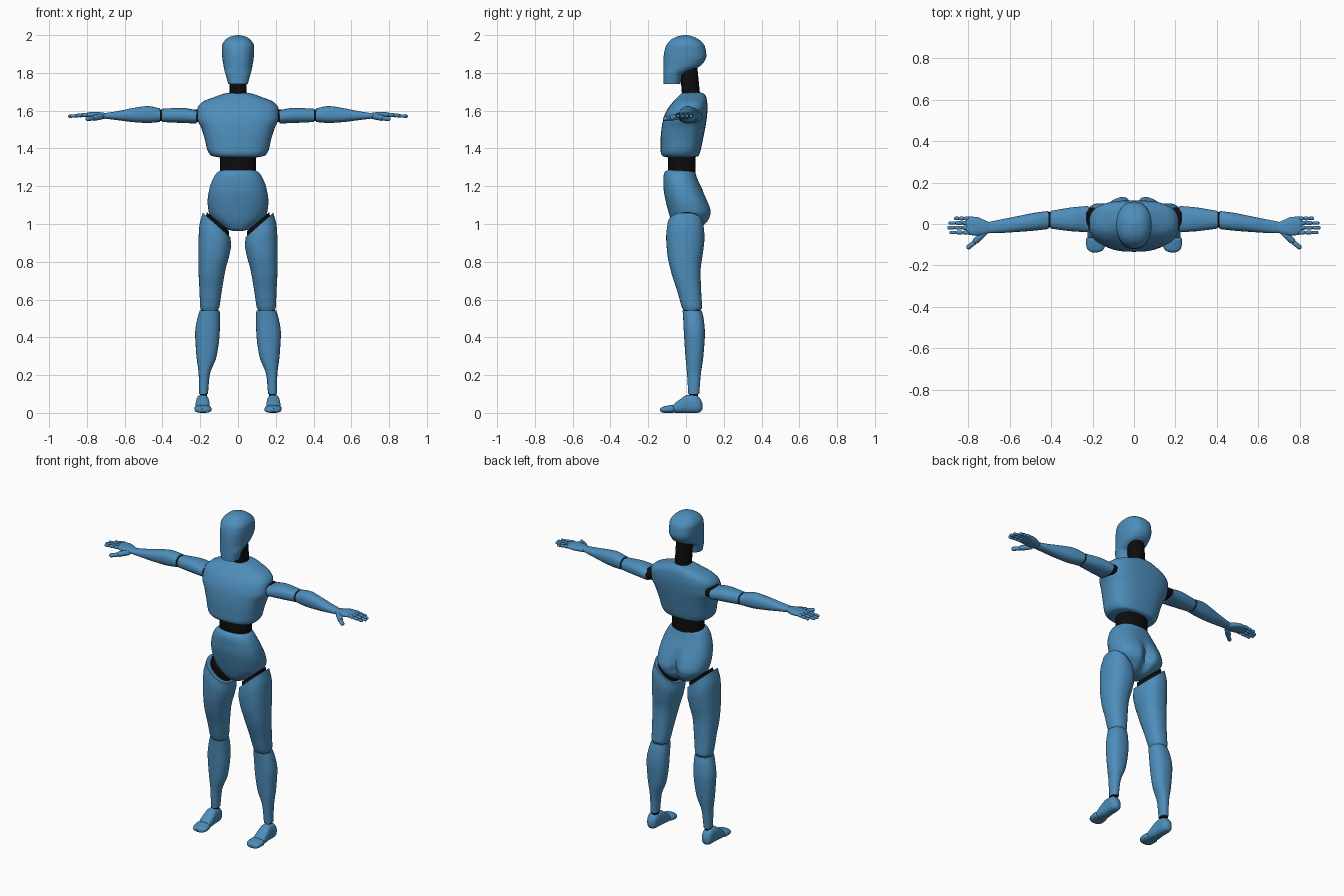
import bpy, bmesh, math
from mathutils import Vector, Matrix

old = bpy.data.objects.get("Cube")
if old:
    bpy.data.objects.remove(old, do_unlink=True)


def make_material(name, colour):
    mat = bpy.data.materials.new(name)
    mat.use_nodes = True
    mat.diffuse_color = (*colour, 1)
    bsdf = mat.node_tree.nodes["Principled BSDF"]
    bsdf.inputs["Base Color"].default_value = (*colour, 1)
    bsdf.inputs["Roughness"].default_value = 0.6
    return mat


BLUE = make_material("steel_blue", (0.075, 0.27, 0.5))
BLACK = make_material("joint_black", (0.004, 0.004, 0.004))


def finish(name, bm, mat, side=1):
    """Turn a bmesh into a smooth object, mirrored across x when side is -1."""
    for v in bm.verts:
        v.co.x *= side
    bmesh.ops.recalc_face_normals(bm, faces=bm.faces)
    mesh = bpy.data.meshes.new(name)
    bm.to_mesh(mesh)
    bm.free()
    mesh.materials.append(mat)
    obj = bpy.data.objects.new(name, mesh)
    bpy.context.collection.objects.link(obj)
    bpy.ops.object.select_all(action='DESELECT')
    obj.select_set(True)
    bpy.context.view_layer.objects.active = obj
    bpy.ops.object.shade_smooth_by_angle(angle=math.radians(40))
    return obj


def slope(values, i):
    """Monotone tangent, so that curves never overshoot the sections."""
    last = len(values) - 1
    if i == 0:
        return values[1] - values[0]
    if i == last:
        return values[last] - values[last - 1]
    p, q = values[i] - values[i - 1], values[i + 1] - values[i]
    return 2 * p * q / (p + q) if p * q > 0 else 0


def smooth_sections(sections, steps):
    columns = list(zip(*sections))
    result = []
    for i in range(len(sections) - 1):
        for k in range(steps):
            u = k / steps
            row = []
            for c in columns:
                h = u * u * (3 - 2 * u)
                row.append(c[i] * (1 - h) + c[i + 1] * h
                           + slope(c, i) * u * (1 - u) ** 2
                           - slope(c, i + 1) * u * u * (1 - u))
            result.append(row)
    return result + [list(sections[-1])]


def loft(name, axis, sections, mat=BLUE, side=1, power=2.3, steps=5, count=40, shape=None):
    """Skin of rounded sections: (position, a min, a max, b min, b max, tilt)."""
    sections = [tuple(s) + (0,) * (6 - len(s)) for s in sections]
    bm = bmesh.new()
    rings = []
    for t, a0, a1, b0, b1, tilt in smooth_sections(sections, steps):
        ring = []
        for k in range(count):
            angle = math.tau * k / count
            c, s = math.cos(angle), math.sin(angle)
            da = math.copysign(abs(c) ** (2 / power), c) * (a1 - a0) / 2
            db = math.copysign(abs(s) ** (2 / power), s) * (b1 - b0) / 2
            a, b, w = (a0 + a1) / 2 + da, (b0 + b1) / 2 + db, t + tilt * da
            co = {'x': (w, a, b), 'y': (a, w, b), 'z': (a, b, w)}[axis]
            ring.append(bm.verts.new(shape(Vector(co)) if shape else co))
        rings.append(ring)
    for low, high in zip(rings, rings[1:]):
        for k in range(count):
            n = (k + 1) % count
            bm.faces.new((low[k], low[n], high[n], high[k]))
    bm.faces.new(rings[0])
    bm.faces.new(rings[-1])
    return finish(name, bm, mat, side)


def add_capsule(bm, start, end, radius):
    start, end = Vector(start), Vector(end)
    d = end - start
    half = max(d.length / 2 - radius, 0)
    verts = bmesh.ops.create_uvsphere(bm, u_segments=14, v_segments=9, radius=radius)["verts"]
    turn = Matrix.Translation((start + end) / 2) @ d.to_track_quat('Z', 'Y').to_matrix().to_4x4()
    for v in verts:
        v.co.z += math.copysign(half, v.co.z)
        v.co = turn @ v.co


# Head with a flat face mask and round skull
loft("head", 'z', [
    (1.733, -.105, -.065, -.11, -.06), (1.74, -.052, .052, -.12, -.03),
    (1.79, -.065, .065, -.12, -.018), (1.815, -.072, .072, -.12, .03),
    (1.84, -.077, .077, -.12, .08), (1.89, -.084, .084, -.118, .108),
    (1.94, -.085, .085, -.107, .1), (1.975, -.066, .066, -.08, .07),
    (1.993, -.038, .038, -.045, .035), (2, -.008, .008, -.012, .006)][1:])
loft("neck", 'z', [(1.67, -.046, .046, -.02, .076), (1.85, -.046, .046, -.035, .058)], BLACK)

# Chest and shoulders
loft("chest", 'z', [
    (1.353, -.1, .1, -.1, .04), (1.36, -.138, .138, -.124, .065), (1.385, -.16, .16, -.134, .076),
    (1.45, -.176, .176, -.134, .09), (1.51, -.195, .195, -.129, .102),
    (1.56, -.217, .217, -.119, .11), (1.61, -.215, .215, -.097, .114),
    (1.645, -.19, .19, -.07, .112), (1.672, -.125, .125, -.045, .107),
    (1.69, -.075, .075, -.025, .095), (1.696, -.04, .04, -.01, .08)], power=2.6)
loft("waist", 'z', [(1.26, -.095, .095, -.095, .05), (1.37, -.095, .095, -.095, .05)], BLACK)


def cleft(co):
    """Press a soft groove into the back of the pelvis."""
    if co.y > 0:
        fade = max(0, 1 - abs(co.z - 1.05) / .13)
        co.y -= .045 * fade * math.exp(-(co.x / .03) ** 2)
    return co


loft("pelvis", 'z', [
    (.963, -.025, .025, -.04, .04), (.972, -.06, .06, -.055, .07), (1, -.1, .1, -.072, .108),
    (1.03, -.135, .135, -.083, .13), (1.065, -.155, .155, -.093, .137),
    (1.12, -.161, .161, -.107, .118), (1.18, -.153, .153, -.118, .088),
    (1.24, -.132, .132, -.12, .06), (1.275, -.108, .108, -.112, .048),
    (1.287, -.085, .085, -.095, .038)], shape=cleft, count=64)

for side, label in ((1, "left_"), (-1, "right_")):
    # Legs, with slanted hip cuts
    loft(label + "hip_joint", 'z', [
        (.96, .05, .175, -.075, .08, .85), (1.013, .048, .165, -.07, .078, .85)], BLACK, side)
    loft(label + "thigh", 'z', [
        (.545, .105, .195, -.015, .078), (.56, .099, .2, -.022, .085),
        (.65, .085, .204, -.048, .08), (.75, .068, .209, -.08, .077),
        (.85, .046, .21, -.1, .09, .2), (.93, .037, .206, -.105, .098, .55),
        (.995, .04, .187, -.098, .092, .88)], BLUE, side)
    loft(label + "knee_joint", 'z', [
        (.525, .105, .195, -.012, .075), (.565, .105, .195, -.012, .075)], BLACK, side)
    loft(label + "shin", 'z', [
        (.1, .159, .206, .012, .07), (.2, .15, .208, .006, .078), (.3, .113, .22, -.003, .092),
        (.42, .097, .227, -.011, .1), (.5, .095, .215, -.015, .093),
        (.542, .097, .203, -.018, .083)], BLUE, side)
    loft(label + "ankle_joint", 'z', [
        (.08, .165, .202, .016, .064), (.11, .165, .202, .016, .064)], BLACK, side)

    # Feet
    loft(label + "foot", 'y', [
        (-.072, .16, .215, .01, .035), (-.062, .15, .225, .001, .048),
        (-.03, .15, .225, 0, .073), (.01, .153, .222, 0, .096), (.05, .155, .222, 0, .094),
        (.075, .162, .215, .004, .075), (.087, .178, .2, .02, .05)], BLUE, side, power=2.6)
    loft(label + "toes", 'y', [
        (-.137, .175, .2, .01, .022), (-.128, .152, .219, .002, .03),
        (-.105, .14, .23, 0, .037), (-.075, .142, .231, 0, .042),
        (-.058, .155, .22, .006, .034)], BLUE, side, power=2.6)

    # Arms
    loft(label + "shoulder_joint", 'x', [
        (.19, -.03, .08, 1.54, 1.605), (.235, -.03, .08, 1.54, 1.605)], BLACK, side)
    loft(label + "upper_arm", 'x', [
        (.22, -.04, .087, 1.532, 1.603), (.3, -.035, .08, 1.535, 1.615),
        (.402, -.022, .063, 1.54, 1.61)], BLUE, side)
    loft(label + "elbow_joint", 'x', [
        (.39, -.018, .058, 1.544, 1.606), (.425, -.018, .058, 1.544, 1.606)], BLACK, side)
    loft(label + "forearm", 'x', [
        (.412, -.024, .063, 1.54, 1.612), (.48, -.032, .054, 1.535, 1.624),
        (.56, -.038, .038, 1.54, 1.613), (.64, -.043, .022, 1.55, 1.597),
        (.7, -.044, .01, 1.557, 1.588)], BLUE, side)

    # Hands
    loft(label + "palm", 'x', [
        (.69, -.038, .004, 1.56, 1.585), (.715, -.05, .016, 1.556, 1.59),
        (.76, -.056, .034, 1.56, 1.594), (.8, -.05, .036, 1.567, 1.589),
        (.81, -.04, .028, 1.571, 1.585)], BLUE, side)
    bm = bmesh.new()
    for y, tip in ((.027, .868), (.005, .894), (-.018, .9), (-.041, .89)):
        step = (tip - .795) / 3
        for k in range(3):
            x = .795 + k * step
            add_capsule(bm, (x - .003, y, 1.579 - k * .003),
                        (x + step, y, 1.576 - k * .003), .0105 - k * .001)
    finish(label + "fingers", bm, BLUE, side)
    bm = bmesh.new()
    add_capsule(bm, (.715, -.035, 1.57), (.772, -.09, 1.56), .016)
    add_capsule(bm, (.762, -.083, 1.56), (.806, -.118, 1.556), .012)
    finish(label + "thumb", bm, BLUE, side)
